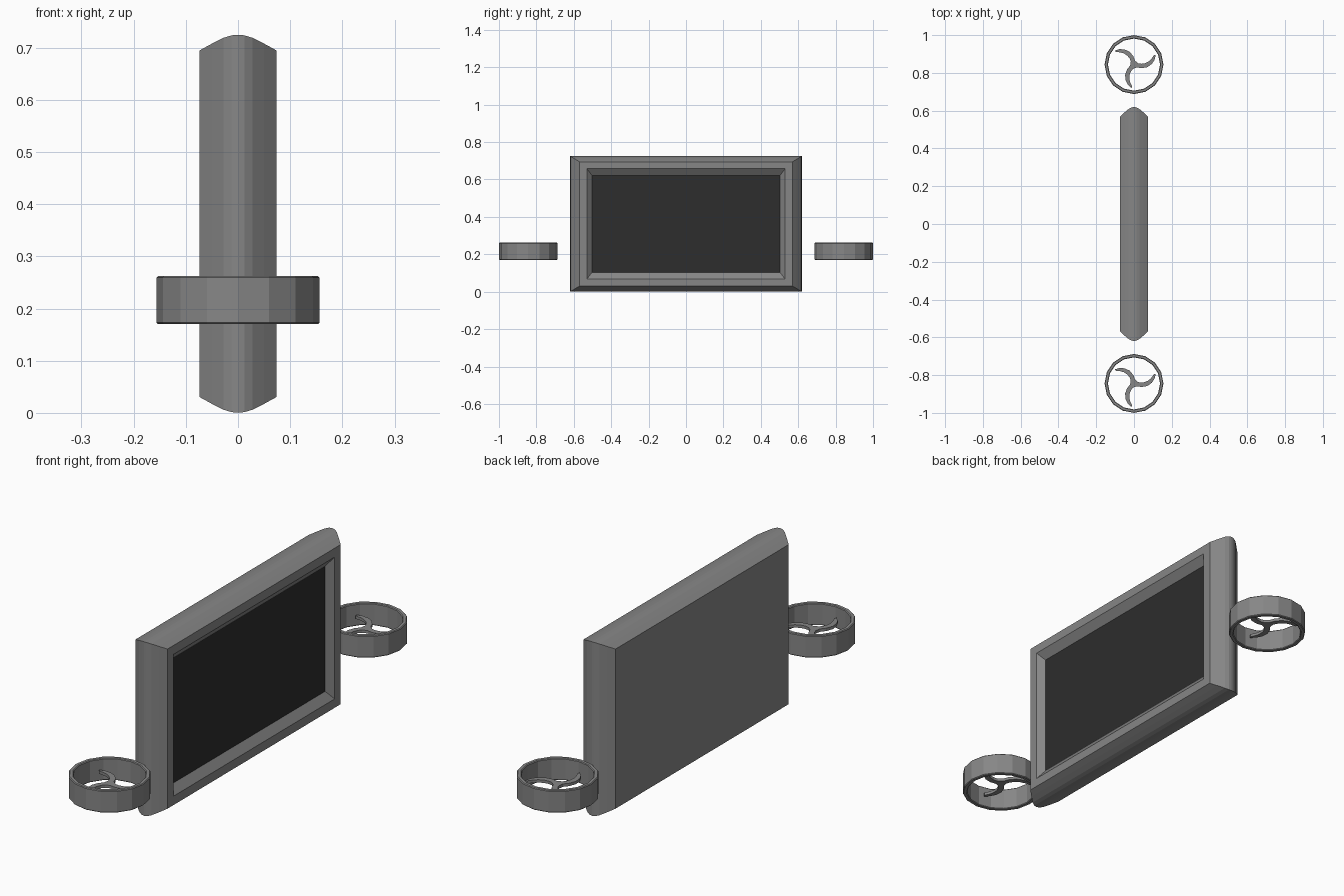
import bpy, bmesh, math

if "Cube" in bpy.data.objects:
    bpy.data.objects.remove(bpy.data.objects["Cube"])

MID_Z = 0.3625


def material(name, value):
    mat = bpy.data.materials.new(name)
    mat.diffuse_color = (value, value, value, 1)
    mat.use_nodes = True
    mat.node_tree.nodes["Principled BSDF"].inputs["Base Color"].default_value = mat.diffuse_color
    return mat


GREY = material("dark_grey", 0.24)
SCREEN = material("screen_black", 0.026)


def make_object(name, bm, mat=GREY):
    bmesh.ops.recalc_face_normals(bm, faces=bm.faces[:])
    mesh = bpy.data.meshes.new(name)
    bm.to_mesh(mesh)
    bm.free()
    mesh.materials.append(mat)
    obj = bpy.data.objects.new(name, mesh)
    bpy.context.collection.objects.link(obj)


def rect(bm, x, hy, hz):
    return [bm.verts.new((x, sy * hy, MID_Z + sz * hz))
            for sy, sz in ((-1, -1), (1, -1), (1, 1), (-1, 1))]


def bridge(bm, a, b):
    n = len(a)
    for i in range(n):
        bm.faces.new((a[i], a[(i + 1) % n], b[(i + 1) % n], b[i]))


# Panel housing: bulging rim lofted from back to front, then bezel and recess
EDGE_Y, EDGE_Z, BULGE_Y, BULGE_Z = 0.569, 0.332, 0.05, 0.03
half = [(0.074, 0), (0.05, 0.44), (0.028, 0.81), (0.012, 0.97)]
bulge = [(-x, t) for x, t in half] + [(0, 1)] + half[::-1]
sections = [(x, EDGE_Y + BULGE_Y * t, EDGE_Z + BULGE_Z * t) for x, t in bulge]
sections += [(0.074, 0.53, 0.295), (0.048, 0.503, 0.26)]
bm = bmesh.new()
loops = [rect(bm, *s) for s in sections]
bm.faces.new(loops[0])
for a, b in zip(loops, loops[1:]):
    bridge(bm, a, b)
bm.faces.new(loops[-1])
make_object("panel_housing", bm)

# Dark screen sheet at the bottom of the recess
bm = bmesh.new()
bm.faces.new(rect(bm, 0.049, 0.503, 0.26))
make_object("screen", bm, SCREEN)


# Ducted fans: one 16-sided ring and one three-bladed rotor per side
def fan_ring(name, cy):
    profile = [(0.153, 0.17), (0.156, 0.173), (0.156, 0.259), (0.153, 0.262),
               (0.141, 0.262), (0.138, 0.259), (0.138, 0.173), (0.141, 0.17)]
    bm = bmesh.new()
    rings = [[bm.verts.new((r * math.cos(k * math.tau / 16),
                            cy + r * math.sin(k * math.tau / 16), z))
              for r, z in profile] for k in range(16)]
    for k in range(16):
        bridge(bm, rings[k], rings[(k + 1) % 16])
    make_object(name, bm)


def fan_rotor(name, cy):
    blade = [(0.015, -0.015), (0.04, -0.019), (0.07, -0.014), (0.094, 0.003),
             (0.109, 0.025), (0.115, 0.05), (0.106, 0.05), (0.092, 0.03),
             (0.077, 0.016), (0.058, 0.007), (0.038, 0.004), (0.022, 0.007)]
    bm = bmesh.new()
    outline = []
    for k in range(3):
        c, s = math.cos(k * math.tau / 3), math.sin(k * math.tau / 3)
        outline += [(x * c - y * s, cy + x * s + y * c) for x, y in blade]
    low = [bm.verts.new((x, y, 0.21)) for x, y in outline]
    high = [bm.verts.new((x, y, 0.222)) for x, y in outline]
    bridge(bm, low, high)
    bm.faces.new(low)
    bm.faces.new(high)
    make_object(name, bm)


for side, cy in (("left", -0.844), ("right", 0.844)):
    fan_ring("fan_ring_" + side, cy)
    fan_rotor("fan_rotor_" + side, cy)
